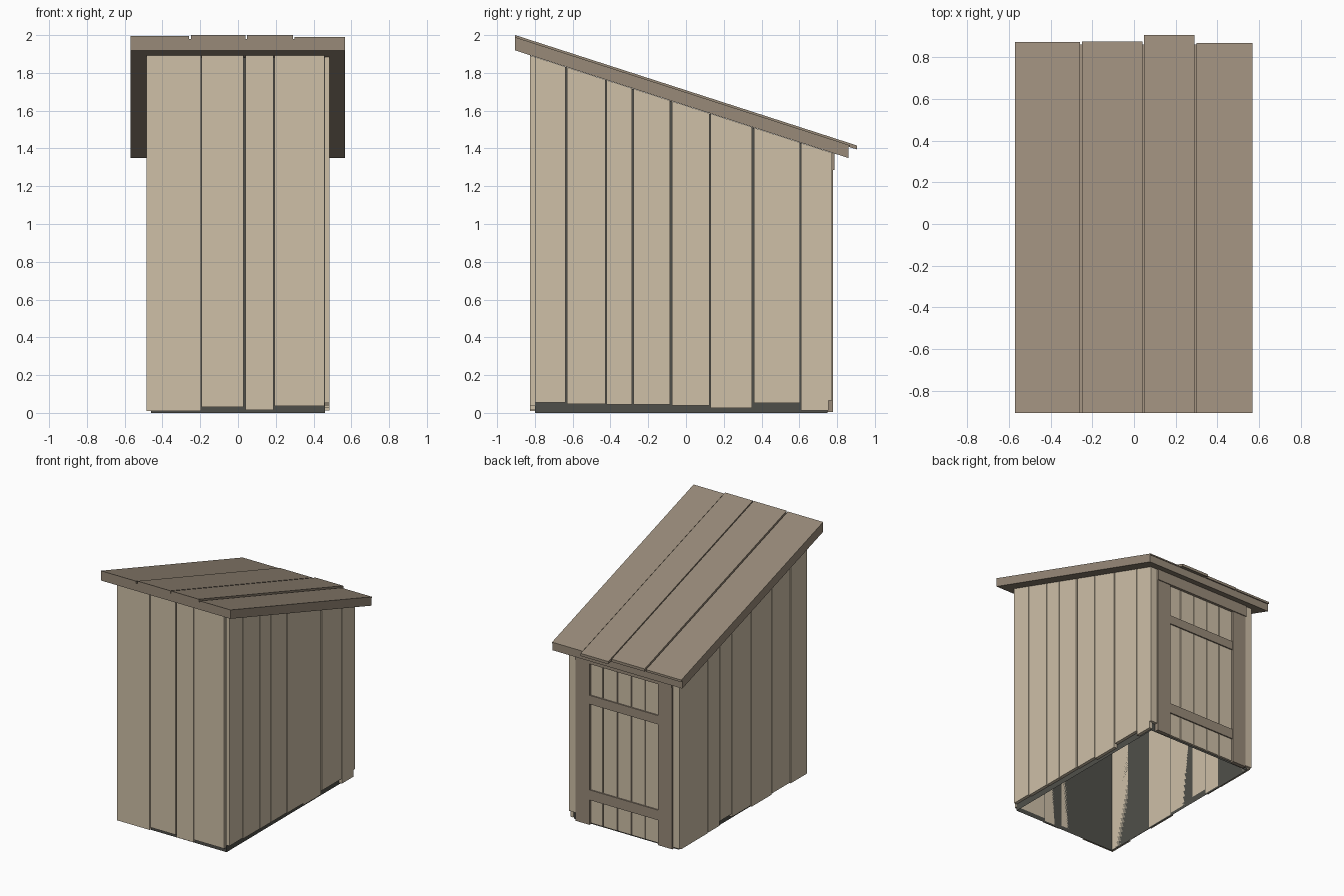
import bpy

cube = bpy.data.objects.get("Cube")
if cube:
    bpy.data.objects.remove(cube, do_unlink=True)


def material(name, rgb):
    m = bpy.data.materials.new(name)
    m.use_nodes = True
    m.diffuse_color = (*rgb, 1)
    m.node_tree.nodes["Principled BSDF"].inputs["Base Color"].default_value = (*rgb, 1)
    return m


TAN = material("pale_wood", (0.62, 0.525, 0.39))
BROWN = material("brown_wood", (0.314, 0.254, 0.191))
DARK = material("dark_lining", (0.078, 0.078, 0.068))


def roof_z(y, offset=0.0):
    """Height of the sloping roof underside, plus an offset."""
    return 1.627 - 0.323 * y + offset


def board(name, x, y, bottom, top, mat, open_bottom=False):
    """Box over an x and y range; bottom and top are heights or functions of y."""
    def height(h, yy):
        return h(yy) if callable(h) else h
    corners = [(x[0], y[0]), (x[1], y[0]), (x[1], y[1]), (x[0], y[1])]
    verts = [(a, b, height(h, b)) for h in (bottom, top) for a, b in corners]
    faces = [(i, (i + 1) % 4, (i + 1) % 4 + 4, i + 4) for i in range(4)]
    faces.append((4, 5, 6, 7))
    if not open_bottom:
        faces.append((3, 2, 1, 0))
    me = bpy.data.meshes.new(name)
    me.from_pydata(verts, [], faces)
    me.materials.append(mat)
    ob = bpy.data.objects.new(name, me)
    bpy.context.collection.objects.link(ob)
    return ob


def under_roof(y):
    return roof_z(y, -0.001)


# Dark hollow lining, open underneath
board("inner_lining", (-0.46, 0.46), (-0.8, 0.748), 0,
      lambda y: roof_z(y, -0.003), DARK, open_bottom=True)

# Tall front wall: start, end, bottom of each plank
for a, b, z in [(-0.46, -0.197, 0.01), (-0.192, 0.03, 0.032),
                (0.04, 0.187, 0.015), (0.193, 0.457, 0.036)]:
    board("front_plank", (a, b), (-0.825, -0.8), z, under_roof, TAN)

# Side walls
right_planks = [(-0.8, -0.637, 0.055), (-0.629, -0.426, 0.047), (-0.42, -0.285, 0.045),
                (-0.279, -0.086, 0.045), (-0.074, 0.125, 0.04), (0.131, 0.35, 0.025),
                (0.36, 0.604, 0.052), (0.61, 0.755, 0.012)]
left_planks = [(-0.825, -0.62, 0.01), (-0.61, -0.385, 0.02), (-0.378, -0.13, 0.012),
               (-0.124, 0.115, 0.025), (0.122, 0.265, 0.05), (0.273, 0.415, 0.015),
               (0.422, 0.755, 0.012)]
for a, b, z in right_planks:
    board("side_plank", (0.46, 0.485), (a, b), z, under_roof, TAN)
for a, b, z in left_planks:
    board("side_plank", (-0.485, -0.46), (a, b), z, under_roof, TAN)

# Back corner strips and door posts, on both sides
for s, z in [(1, 0.065), (-1, 0.02)]:
    board("back_corner_strip", sorted((s * 0.425, s * 0.485)), (0.748, 0.772), z,
          under_roof, TAN)
    board("door_post", sorted((s * 0.302, s * 0.424)), (0.745, 0.779), 0.005,
          under_roof, BROWN)

# Door boards, cross rails and lintel
edges = [-0.302, -0.178, -0.058, 0.065, 0.193, 0.302]
for a, b in zip(edges, edges[1:]):
    board("door_board", (a + 0.003, b - 0.003), (0.745, 0.765), 0.015, 1.3, TAN)
for low, high in [(0.2, 0.28), (0.96, 1.03)]:
    board("door_rail", (-0.302, 0.302), (0.745, 0.775), low, high, BROWN)
board("door_lintel", (-0.424, 0.424), (0.745, 0.786), 1.285, under_roof, BROWN)

# Sloping roof slab with overlapping boards on top
board("roof_slab", (-0.57, 0.567), (-0.905, 0.86), roof_z,
      lambda y: roof_z(y, 0.06), BROWN)
for a, b, end, thick in [(-0.57, -0.26, 0.873, 0.077), (-0.25, 0.04, 0.875, 0.081),
                         (0.048, 0.29, 0.905, 0.081), (0.3, 0.567, 0.868, 0.07)]:
    board("roof_board", (a, b), (-0.905, end), lambda y: roof_z(y, 0.06),
          lambda y: roof_z(y, thick), BROWN)
